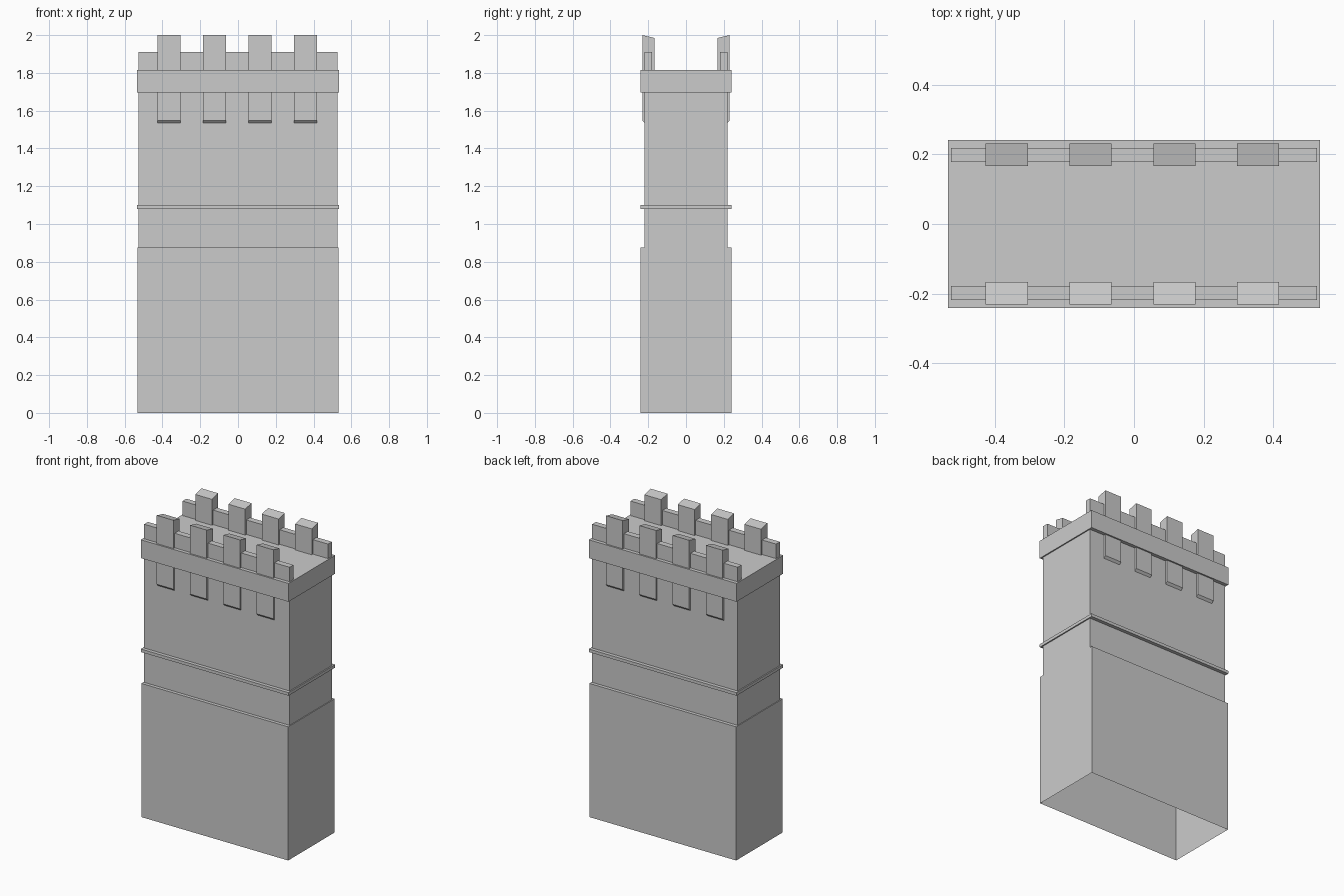
import bpy, bmesh

if "Cube" in bpy.data.objects:
    bpy.data.objects.remove(bpy.data.objects["Cube"])


def make_object(name, bm):
    bmesh.ops.recalc_face_normals(bm, faces=bm.faces)
    mesh = bpy.data.meshes.new(name)
    bm.to_mesh(mesh)
    bm.free()
    obj = bpy.data.objects.new(name, mesh)
    bpy.context.collection.objects.link(obj)
    return obj


def extrude_profile(bm, profile, x0, x1):
    """Extrude a (y, z) profile along x."""
    a = [bm.verts.new((x0, y, z)) for y, z in profile]
    b = [bm.verts.new((x1, y, z)) for y, z in profile]
    bm.faces.new(a)
    bm.faces.new(b[::-1])
    for i in range(len(profile)):
        j = (i + 1) % len(profile)
        bm.faces.new((a[i], b[i], b[j], a[j]))


def mirror_y(obj):
    mod = obj.modifiers.new("mirror_to_back", 'MIRROR')
    mod.use_axis = (False, True, False)
    mod.use_mirror_merge = False


# Tower shell: stepped rectangle rings, open underneath, closed by the deck
base, body, band = (0.532, 0.2405), (0.527, 0.2185), (0.535, 0.2415)
rings = [(base, 0.0), (base, 0.875), (body, 0.875), (body, 1.08),
         (band, 1.08), (band, 1.10), (body, 1.10), (body, 1.695),
         (band, 1.695), (band, 1.815)]
bm = bmesh.new()
previous = None
for (hx, hy), z in rings:
    ring = [bm.verts.new((sx * hx, sy * hy, z))
            for sx, sy in ((-1, -1), (1, -1), (1, 1), (-1, 1))]
    if previous:
        for i in range(4):
            j = (i + 1) % 4
            bm.faces.new((previous[i], previous[j], ring[j], ring[i]))
    previous = ring
bm.faces.new(previous)
make_object("tower_body", bm)

# Low parapet wall along front and back
bm = bmesh.new()
extrude_profile(bm, [(-0.2185, 1.815), (-0.179, 1.815),
                     (-0.179, 1.91), (-0.2185, 1.91)], -0.527, 0.527)
mirror_y(make_object("parapet_wall", bm))

# Merlons with sloped tops, running down past the band as brackets
merlon = [(-0.167, 1.535), (-0.167, 1.985), (-0.2315, 2.0),
          (-0.2315, 1.549), (-0.2185, 1.535)]
bm = bmesh.new()
for i in range(4):
    x = -0.366 + i * 0.241
    extrude_profile(bm, merlon, x - 0.0605, x + 0.0605)
mirror_y(make_object("merlons", bm))
